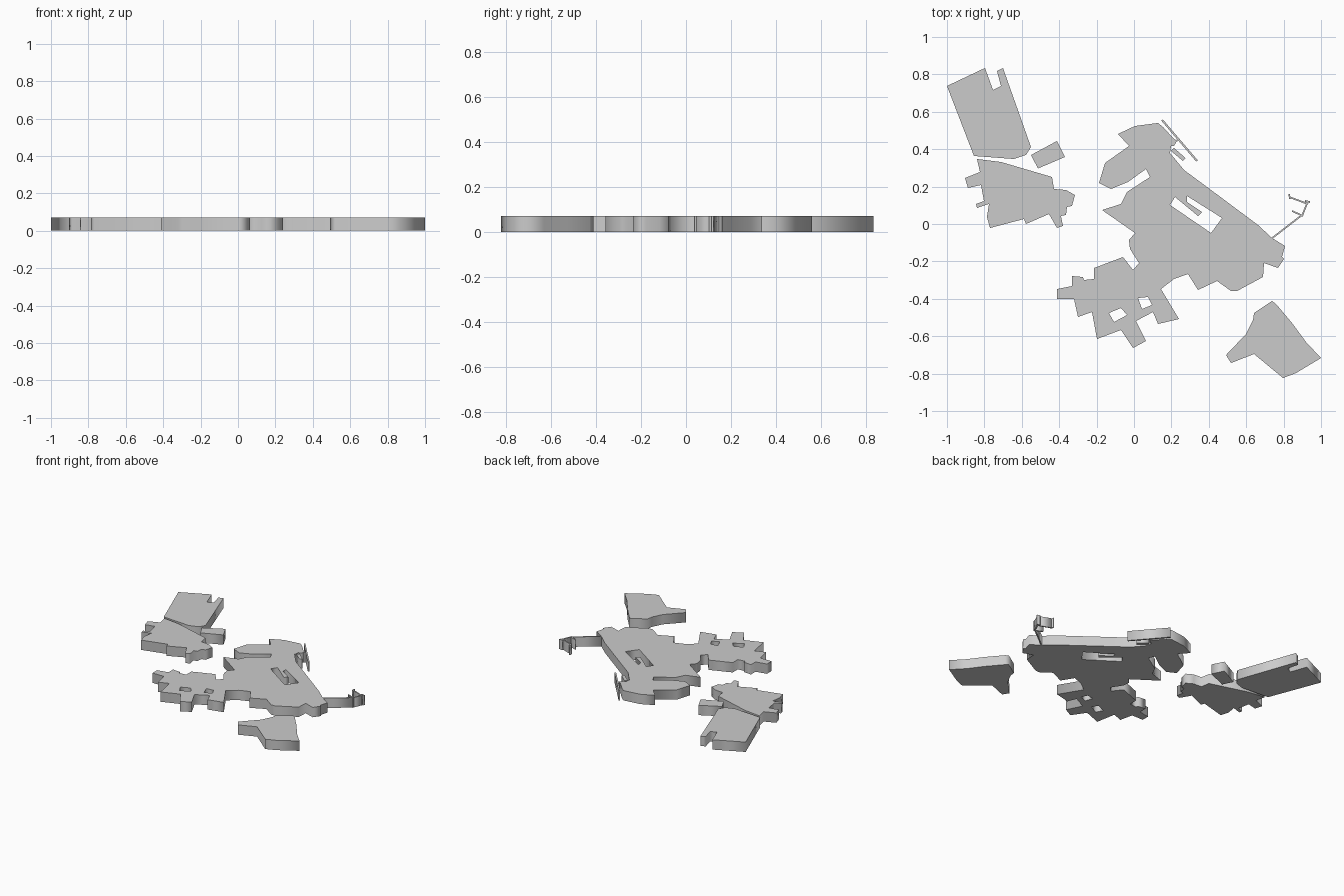
import bpy, math
from mathutils import Vector

HEIGHT = 0.072
ORIGIN = Vector((1134, 225))   # plan-drawing origin
UNIT = 187                     # plan-drawing steps per model unit


def plan(p):
    """Plan-drawing point (y down) to model units."""
    return Vector(((p[0] - ORIGIN.x) / UNIT, (ORIGIN.y - p[1]) / UNIT))


def slab(name, outline, holes=()):
    """Extrude a closed footprint, with optional courtyards, up from z = 0."""
    curve = bpy.data.curves.new(name, 'CURVE')
    curve.dimensions = '2D'
    curve.fill_mode = 'BOTH'
    curve.extrude = HEIGHT / 2
    for loop in (outline, *holes):
        spline = curve.splines.new('POLY')
        spline.points.add(len(loop) - 1)
        for pt, p in zip(spline.points, loop):
            pt.co = (*plan(p), 0, 1)
        spline.use_cyclic_u = True
    temp = bpy.data.objects.new(name + "_profile", curve)
    bpy.context.collection.objects.link(temp)
    bpy.context.view_layer.update()
    graph = bpy.context.evaluated_depsgraph_get()
    mesh = bpy.data.meshes.new_from_object(temp.evaluated_get(graph))
    bpy.data.objects.remove(temp)
    mesh.name = name
    obj = bpy.data.objects.new(name, mesh)
    obj.location.z = HEIGHT / 2
    bpy.context.collection.objects.link(obj)
    return obj


def wall(name, a, b, width=1.6):
    """Thin full-height wall between two plan points."""
    a, b = Vector(a), Vector(b)
    d = (b - a).normalized() * width / 2
    n = Vector((-d.y, d.x))
    return slab(name, [a + n, b + n, b - n, a - n])


# North-west block with a notch in its top edge
slab("north_west_block", [
    (947, 87), (985, 69), (993, 91), (1001, 87), (997, 72), (1003, 69),
    (1031, 148), (1026, 156), (1014, 160), (974, 157)])

# Small detached block
slab("small_block", [(1031, 156), (1057, 142), (1065, 158), (1038, 169.5)])

# West block with stepped edges
slab("west_block", [
    (977, 160), (1001, 163), (1052, 178), (1054, 190), (1066, 191),
    (1075, 196), (1072, 207), (1067, 208), (1066, 216), (1061, 217),
    (1063, 227), (1057, 229), (1049, 215), (1026, 225), (1024, 220),
    (990, 229), (987, 218), (989, 205), (977, 209), (976, 205),
    (984, 202), (981, 186), (968, 189), (965, 179), (980, 173)])

# South-east block
slab("south_east_block", [
    (1272, 302), (1276, 305), (1292, 324), (1306, 343), (1321, 359),
    (1296, 374), (1283, 379), (1254, 355), (1231, 364), (1226, 356),
    (1246, 335), (1253, 321), (1254, 314)])

# Main block with three courtyards
north_east_edge = [
    (1135, 127), (1158, 124), (1163, 128), (1173, 139), (1177, 142),
    (1174, 147), (1171, 147), (1170, 154), (1184, 171), (1207, 188),
    (1258, 226), (1272, 239), (1285, 247), (1282, 258), (1284, 260),
    (1278, 269), (1264, 264), (1263, 278), (1237, 292), (1231, 292),
    (1217, 282), (1198, 291), (1188, 275), (1174, 280), (1161, 290)]
south_edge = [
    (1179, 320), (1158, 325), (1153, 313), (1136, 322), (1146, 342),
    (1133, 349), (1121, 331), (1097, 340), (1092, 313), (1078, 318),
    (1074, 300), (1057, 300), (1057, 290), (1072, 287), (1072, 277),
    (1083, 278), (1084, 281), (1094, 280), (1094, 269), (1123, 258)]
west_edge = [
    (1133, 271), (1139, 264), (1130, 250), (1129, 241), (1135, 234),
    (1102, 211), (1121, 205), (1127, 193), (1150, 178), (1146, 170),
    (1128, 183), (1111, 190), (1099, 184), (1105, 164), (1129, 147),
    (1118, 135)]
courtyards = [
    [(1187, 197), (1222, 219), (1211, 234), (1170, 206), (1175, 198),
     (1198, 217), (1202, 213), (1187, 203)],
    [(1109, 314), (1121, 309), (1127, 316), (1114, 323)],
    [(1138, 299), (1148, 298), (1152, 306), (1142, 310)]]
slab("main_block", north_east_edge + south_edge + west_edge, courtyards)

# Thin walls beside the north-east edge
wall("long_wall", (1162, 121), (1197, 162), 2)
wall("long_wall_link", (1175, 143), (1179, 140))
slab("short_bar", [(1174, 149), (1185.5, 159), (1183, 162), (1171, 152)])

# Thin branching jetty at the east end
jetty = [((1271, 240), (1302, 216)), ((1302, 217), (1308, 202)),
         ((1308, 205), (1289, 198)), ((1290, 200), (1289, 195)),
         ((1303, 217), (1292, 212)), ((1305, 202), (1310, 203))]
for i, (a, b) in enumerate(jetty):
    wall(f"jetty_{i + 1}", a, b)
